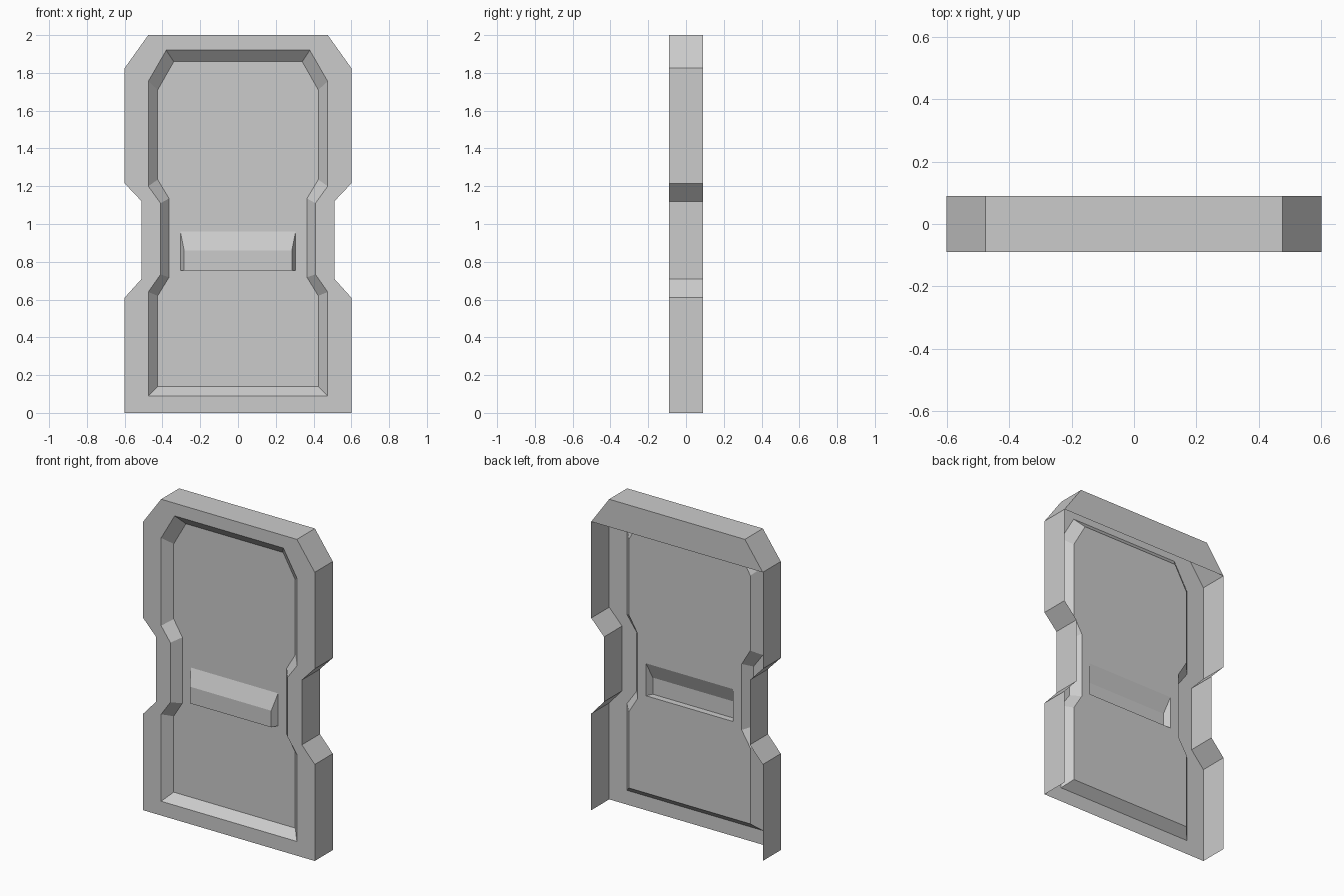
import bpy, bmesh

if "Cube" in bpy.data.objects:
    bpy.data.objects.remove(bpy.data.objects["Cube"])

FRONT, BACK, PANEL, GRIP = -0.09, 0.09, -0.035, -0.075

# Right-hand halves of the outlines (x, z), bottom to top
outer = [(0.6, 0), (0.6, 0.61), (0.51, 0.71), (0.51, 1.12),
         (0.6, 1.215), (0.6, 1.825), (0.475, 2.0)]
rim = [(0.475, 0.09), (0.475, 0.64), (0.41, 0.733), (0.41, 1.11),
       (0.475, 1.2), (0.475, 1.755), (0.38, 1.92)]
inset = [(0.425, 0.14), (0.425, 0.62), (0.365, 0.718), (0.365, 1.135),
         (0.425, 1.235), (0.425, 1.71), (0.34, 1.86)]
slot = [(0.305, 0.755), (0.305, 0.96)]


def loop(bm, half, y):
    pts = half + [(-x, z) for x, z in reversed(half)]
    return [bm.verts.new((x, y, z)) for x, z in pts]


def bridge(bm, a, b, closed=True):
    n = len(a)
    for i in range(n if closed else n - 1):
        j = (i + 1) % n
        bm.faces.new((a[i], a[j], b[j], b[i]))


def ring_edges(bm, ring):
    out = []
    for a, b in zip(ring, ring[1:] + ring[:1]):
        out.append(bm.edges.get((a, b)) or bm.edges.new((a, b)))
    return out


def finish(bm, name):
    mesh = bpy.data.meshes.new(name)
    bm.to_mesh(mesh)
    bm.free()
    obj = bpy.data.objects.new(name, mesh)
    bpy.context.collection.objects.link(obj)
    return obj


# Door shell: open-bottomed side walls, front frame, sloped recess
bm = bmesh.new()
back = loop(bm, outer, BACK)
front = loop(bm, outer, FRONT)
edge = loop(bm, rim, FRONT)
floor = loop(bm, inset, PANEL)
hole = loop(bm, slot, PANEL)
bridge(bm, back, front, closed=False)
bridge(bm, front, edge)
bridge(bm, edge, floor)

# Back cap behind the chamfered top
bm.faces.new(reversed(back[5:9]))

# Recessed panel with an opening behind the handle
res = bmesh.ops.triangle_fill(bm, use_beauty=True, use_dissolve=False,
                              edges=ring_edges(bm, floor) + ring_edges(bm, hole))
for f in res["geom"]:
    if isinstance(f, bmesh.types.BMFace):
        f.normal_update()
        if f.normal.y > 0:
            f.normal_flip()
finish(bm, "door_shell")

# Handle: hollow wedge with sloped top and flat underside
bm = bmesh.new()
base = loop(bm, slot, PANEL)
face = loop(bm, [(0.285, 0.755), (0.285, 0.86)], GRIP)
bridge(bm, base, face)
bm.faces.new(face)
finish(bm, "door_handle")
